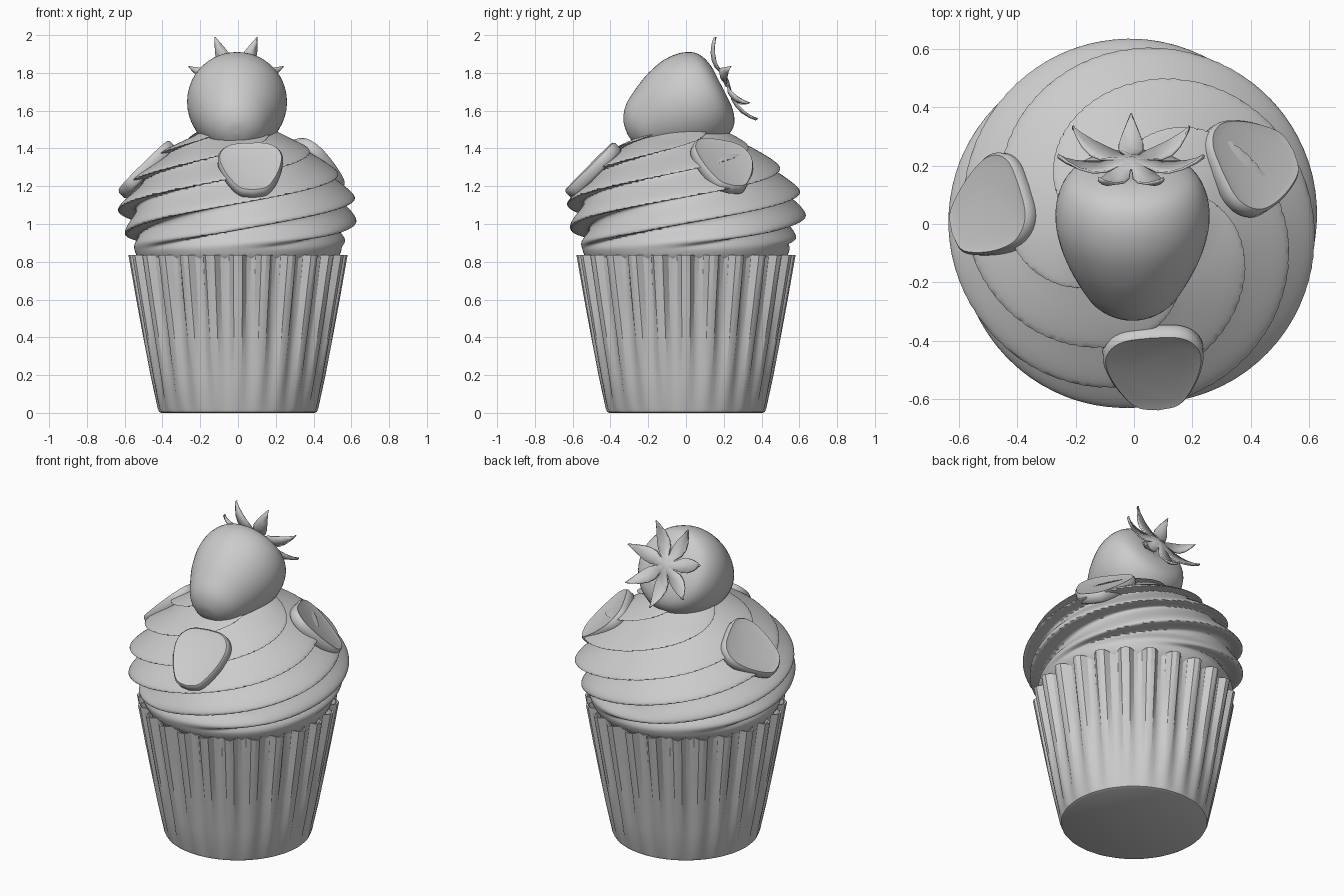
import bpy, math
from mathutils import Vector, Matrix

if "Cube" in bpy.data.objects:
    bpy.data.objects.remove(bpy.data.objects["Cube"])

TAU = 2 * math.pi


def make(name, verts, faces, angle=40, matrix=None):
    me = bpy.data.meshes.new(name)
    me.from_pydata(verts, [], faces)
    ob = bpy.data.objects.new(name, me)
    bpy.context.collection.objects.link(ob)
    if matrix:
        me.transform(matrix)
    bpy.ops.object.select_all(action='DESELECT')
    ob.select_set(True)
    bpy.context.view_layer.objects.active = ob
    bpy.ops.object.mode_set(mode='EDIT')
    bpy.ops.mesh.select_all(action='SELECT')
    bpy.ops.mesh.normals_make_consistent(inside=False)
    bpy.ops.object.mode_set(mode='OBJECT')
    bpy.ops.object.shade_smooth_by_angle(angle=math.radians(angle))
    return ob


def spline(pts, steps):
    """Catmull-Rom samples through 2D points."""
    p = [Vector(q) for q in pts]
    p = [2 * p[0] - p[1]] + p + [2 * p[-1] - p[-2]]
    out = []
    for i in range(1, len(p) - 2):
        a, b, c, d = p[i - 1:i + 3]
        for k in range(steps):
            t = k / steps
            out.append(0.5 * (2 * b + (c - a) * t + (2 * a - 5 * b + 4 * c - d) * t * t
                              + (3 * b - a - 3 * c + d) * t ** 3))
    return out + [p[-2]]


def lathe(name, profile, n, shape, matrix=None, angle=40, caps=(True, True)):
    """Rings from (r, z) points, with shape(r, z, theta) giving the final r, z."""
    verts, faces = [], []
    for r, z in profile:
        for j in range(n):
            th = TAU * j / n
            r2, z2 = shape(r, z, th)
            verts.append((r2 * math.cos(th), r2 * math.sin(th), z2))
    for i in range(len(profile) - 1):
        for j in range(n):
            k = (j + 1) % n
            faces.append((i * n + j, i * n + k, (i + 1) * n + k, (i + 1) * n + j))
    if caps[0]:
        faces.append(tuple(range(n))[::-1])
    if caps[1]:
        faces.append(tuple(range(len(verts) - n, len(verts))))
    return make(name, verts, faces, angle, matrix)


# Pleated paper cup: flutes deepen towards the open rim
def pleat(r, z, th):
    wave = max(-1, min(1, 1.4 * math.cos(24 * th)))
    return r + wave * 0.026 * max(0, min(1, z / 0.83)) ** 0.8, z


cup = [(0.405, 0), (0.417, 0.006), (0.424, 0.025), (0.455, 0.2), (0.487, 0.4),
       (0.52, 0.61), (0.554, 0.835), (0.542, 0.835), (0.52, 0.7)]
lathe("paper_cup", cup, 24 * 6, pleat, angle=30)


# Piped frosting: five rising helical ridges with overhanging lower lips
def swirl(r, z, th):
    p = ((z - 1.04 - 0.7 * th / TAU) / 0.14) % 1.0
    if p < 0.74:
        f = 0.5 + 0.5 * math.cos(math.pi * (p / 0.74) ** 0.9)
    else:
        f = 0.5 - 0.5 * math.cos(math.pi * (p - 0.74) / 0.26)
    s = max(0, min(1, (z - 0.86) / 0.14))
    s = s * s * (3 - 2 * s)
    depth = min(0.095, 0.3 * r) * s
    return r - depth * (1 - f), z - 0.035 * f * s * min(1, r / 0.3)


env = [(0.48, 0.76), (0.535, 0.83), (0.56, 0.9), (0.605, 0.99), (0.635, 1.08), (0.625, 1.16),
       (0.58, 1.25), (0.5, 1.34), (0.39, 1.43), (0.25, 1.5), (0.13, 1.54), (0.01, 1.56)]
lathe("frosting", spline(env, 10), 180, swirl, angle=60)

# Whole strawberry lying back, with its leaf end facing up and to the rear
axis = Vector((0, 0.89, 0.456)).normalized()
side = Vector((1, 0, 0))
upv = axis.cross(side).normalized()


def frame(x, y, z, o):
    m = Matrix((x, y, z)).transposed().to_4x4()
    m.translation = o
    return m


berry = [(0.004, 0), (0.07, 0.012), (0.14, 0.06), (0.196, 0.15), (0.24, 0.25), (0.264, 0.36),
         (0.252, 0.46), (0.205, 0.53), (0.11, 0.56), (0.004, 0.55)]
lathe("strawberry", spline(berry, 4), 48, lambda r, z, t: (r, z),
      frame(side, upv, axis, Vector((-0.005, 0.18, 1.725)) - axis * 0.55), angle=60)

# Leafy crown: seven pointed leaves, tips curled away from the berry
verts, faces = [(0, 0, 0.012)], []
rows = [(0.05, 0.0225), (0.1, 0.042), (0.145, 0.043), (0.19, 0.032), (0.23, 0.016), (0.258, 0.002)]
for k in range(7):
    a = math.pi / 2 + TAU * k / 7
    u, v = Vector((math.cos(a), math.sin(a), 0)), Vector((-math.sin(a), math.cos(a), 0))
    base = len(verts)
    for d, w in rows:
        h = 0.012 - 0.018 * math.sin(d / 0.26 * math.pi) + 0.05 * (d / 0.258) ** 4
        for q in (-1, 0, 1):
            verts.append(u * d + v * (w * q) + Vector((0, 0, h - 0.012 * (q == 0) * (d > 0.06))))
    faces += [(0, base, base + 1), (0, base + 1, base + 2)]
    for i in range(len(rows) - 1):
        for q in (0, 1):
            j = base + 3 * i + q
            faces.append((j, j + 3, j + 4, j + 1))
    nxt = 1 + ((k + 1) % 7) * 3 * len(rows)
    faces.append((0, base + 2, nxt))
crown = make("leaf_crown", verts, faces, 60, frame(side, upv, axis, Vector((-0.01, 0.207, 1.755))))
crown.modifiers.new("thickness", 'SOLIDIFY').thickness = 0.008

# Stem scar in the middle of the crown
lathe("stem_scar", [(0.03, -0.01), (0.028, 0.012), (0.018, 0.018), (0.004, 0.016)], 16,
      lambda r, z, t: (r, z), frame(side, upv, axis, Vector((-0.01, 0.207, 1.755))))

# Strawberry slices pressed into the frosting: rounded, narrow end downhill
half = [(0, 0.175), (0.09, 0.168), (0.145, 0.135), (0.172, 0.07), (0.158, -0.02),
        (0.118, -0.115), (0.07, -0.178), (0, -0.195)]
right = spline(half, 4)
outline = right + [Vector((-p.x, p.y)) for p in right[-2:0:-1]]


def fruit_slice(name, centre, azimuth, roll):
    out, z = Vector((math.cos(azimuth), math.sin(azimuth), 0)), Vector((0, 0, 1))
    n, up = (out + z).normalized(), (z - out).normalized()
    m = frame(up.cross(n), up, n, Vector(centre)) @ Matrix.Rotation(roll, 4, 'Z')
    c = len(outline)
    layers = [(0.93, -0.032), (1, -0.02), (1, 0.02), (0.95, 0.032), (0.8, 0.026)]
    vs = [(p.x * s, p.y * s, h) for s, h in layers for p in outline]
    fs = [tuple(range(c))[::-1], tuple(range(len(vs) - c, len(vs)))]
    for i in range(len(layers) - 1):
        for j in range(c):
            k = (j + 1) % c
            fs.append((i * c + j, i * c + k, (i + 1) * c + k, (i + 1) * c + j))
    make(name, vs, fs, 50, m)


rad = math.radians
fruit_slice("slice_front", (0.07, -0.485, 1.29), rad(-88), rad(3))
fruit_slice("slice_right", (0.4, 0.2, 1.31), rad(33), rad(-12))
fruit_slice("slice_left", (-0.48, 0.05, 1.285), rad(174), rad(32))
